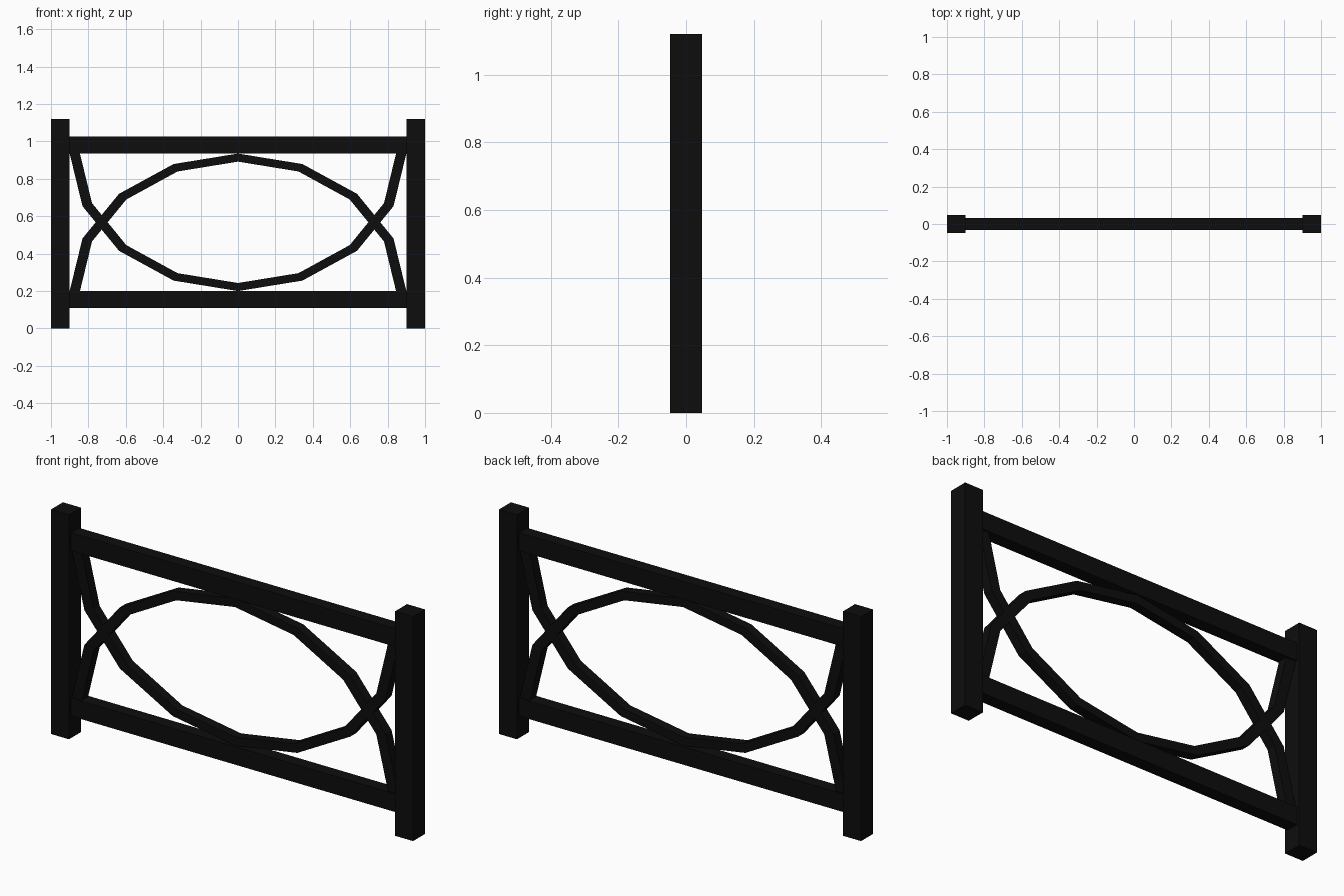
import bpy, bmesh
from math import sin, cos, pi

if "Cube" in bpy.data.objects:
    bpy.data.objects.remove(bpy.data.objects["Cube"])

black = bpy.data.materials.new("black_metal")
black.diffuse_color = (0.004, 0.004, 0.004, 1)
black.use_nodes = True
black.node_tree.nodes["Principled BSDF"].inputs["Base Color"].default_value = black.diffuse_color


def finish(name, bm):
    bmesh.ops.recalc_face_normals(bm, faces=bm.faces)
    mesh = bpy.data.meshes.new(name)
    bm.to_mesh(mesh)
    bm.free()
    mesh.materials.append(black)
    ob = bpy.data.objects.new(name, mesh)
    bpy.context.collection.objects.link(ob)
    return ob


def box(name, x0, x1, half_y, z0, z1):
    bm = bmesh.new()
    bmesh.ops.create_cube(bm, size=1)
    for v in bm.verts:
        v.co.x = x0 + (v.co.x + 0.5) * (x1 - x0)
        v.co.y *= 2 * half_y
        v.co.z = z0 + (v.co.z + 0.5) * (z1 - z0)
    return finish(name, bm)


def arch(name, base_z, direction, half_y=0.024, segments=8):
    """Half-ellipse band, eight straight segments, rectangular section."""
    bm = bmesh.new()
    rings = []
    for i in range(segments + 1):
        a = pi * i / segments
        ring = []
        for rx, rz, y in ((0.90, 0.735, -half_y), (0.90, 0.735, half_y),
                          (0.845, 0.692, half_y), (0.845, 0.692, -half_y)):
            ring.append(bm.verts.new((rx * cos(a), y, base_z + direction * rz * sin(a))))
        rings.append(ring)
    for r, s in zip(rings, rings[1:]):
        for k in range(4):
            n = (k + 1) % 4
            bm.faces.new((r[k], r[n], s[n], s[k]))
    bm.faces.new(rings[0])
    bm.faces.new(rings[-1])
    return finish(name, bm)


# End posts
box("left_post", -1.0, -0.9, 0.0475, 0, 1.12)
box("right_post", 0.9, 1.0, 0.0475, 0, 1.12)

# Horizontal rails
box("bottom_rail", -0.9, 0.9, 0.032, 0.11, 0.20)
box("top_rail", -0.9, 0.9, 0.032, 0.935, 1.025)

# Two interlaced arches, one rising from the bottom rail, one hanging from the top
arch("rising_arch", 0.20, 1)
arch("hanging_arch", 0.935, -1)
